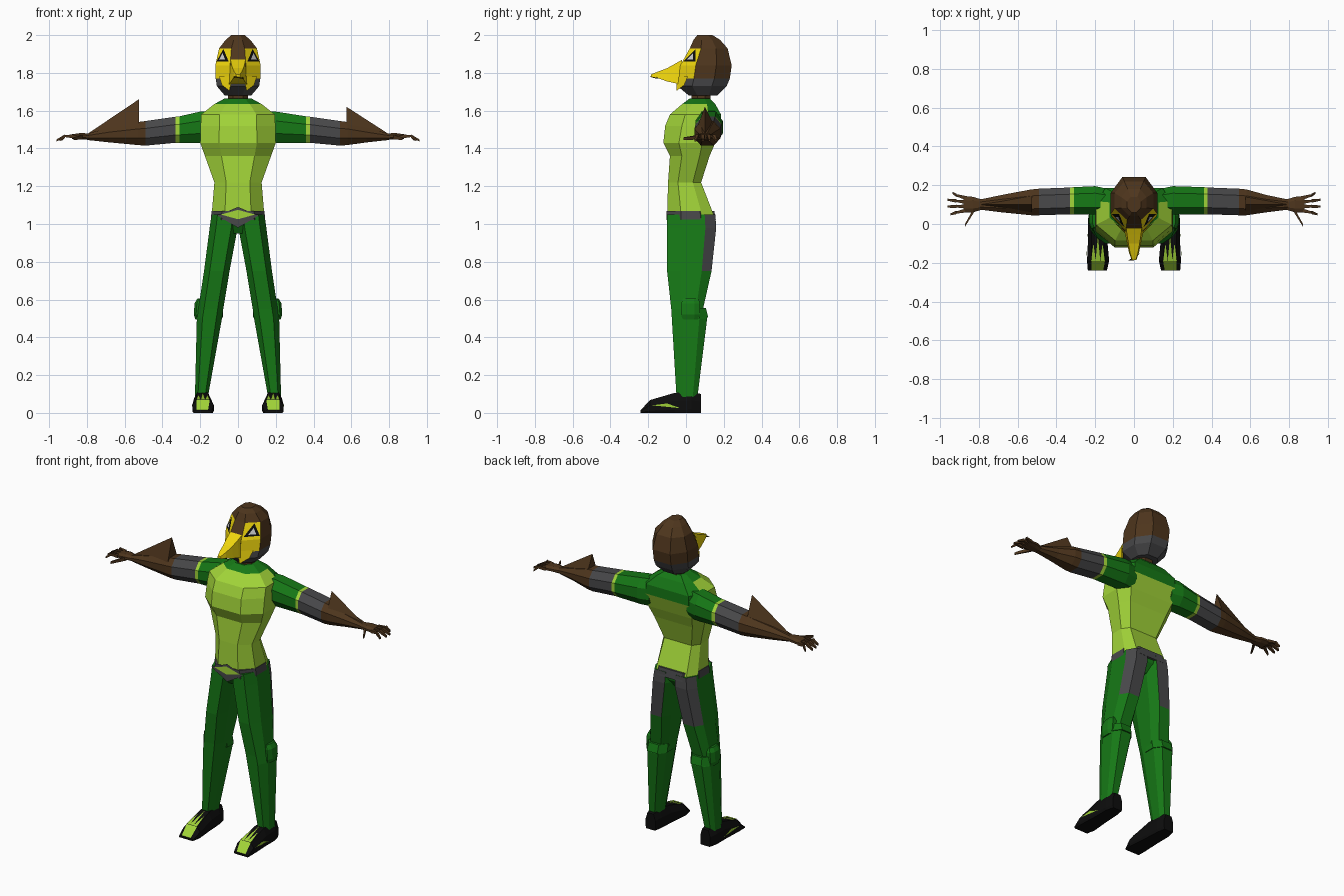
import bpy, bmesh
from mathutils import Vector

if "Cube" in bpy.data.objects:
    bpy.data.objects.remove(bpy.data.objects["Cube"])

COL = {"lime": (.36, .66, .04), "green": (.008, .19, .008), "brown": (.076, .036, .012),
       "grey": (.065, .065, .068), "yellow": (.88, .68, .004), "black": (.004, .004, .004),
       "white": (.6, .6, .6)}
NAMES = list(COL)
MATS = []
for n in NAMES:
    m = bpy.data.materials.new(n)
    m.diffuse_color = (*COL[n], 1)
    m.use_nodes = True
    m.node_tree.nodes["Principled BSDF"].inputs["Base Color"].default_value = m.diffuse_color
    MATS.append(m)


def finish(name, bm):
    me = bpy.data.meshes.new(name)
    bm.to_mesh(me)
    bm.free()
    for m in MATS:
        me.materials.append(m)
    ob = bpy.data.objects.new(name, me)
    bpy.context.collection.objects.link(ob)


def octagon(a0, a1, b0, b1, f0=.5, f1=.5, s0=.3, s1=.7):
    """Eight points; face 0 = low b, 2 = high a, 4 = high b, 6 = low a."""
    c, h, d = (a0 + a1) / 2, (a1 - a0) / 2, b1 - b0
    return [(c - f0 * h, b0), (c + f0 * h, b0), (a1, b0 + s0 * d), (a1, b0 + s1 * d),
            (c + f1 * h, b1), (c - f1 * h, b1), (a0, b0 + s1 * d), (a0, b0 + s0 * d)]


def loft(name, rings, color, s=1):
    """Skin 3D rings; color(segment, face) picks the material; s=-1 mirrors x."""
    bm = bmesh.new()
    vs = [[bm.verts.new((p[0] * s, p[1], p[2])) for p in r] for r in rings]
    n = len(vs[0])
    for k in range(len(vs) - 1):
        for i in range(n):
            j = (i + 1) % n
            f = bm.faces.new((vs[k][i], vs[k][j], vs[k + 1][j], vs[k + 1][i]))
            f.material_index = NAMES.index(color(k, i))
    for r, k in ((vs[0], 0), (vs[-1], len(vs) - 2)):
        bm.faces.new(r).material_index = NAMES.index(color(k, 0))
    bmesh.ops.recalc_face_normals(bm, faces=bm.faces)
    finish(name, bm)


def along_z(rows, **kw):
    return [[(a, b, z) for a, b in octagon(*r, **kw)] for z, *r in rows]


def along_x(rows, **kw):
    return [[(x, a, b) for a, b in octagon(*r, **kw)] for x, *r in rows]


def along_y(rows, **kw):
    return [[(a, y, b) for a, b in octagon(*r, **kw)] for y, *r in rows]


def patch(name, polys, color, s=1):
    """Flat decorative polygons."""
    bm = bmesh.new()
    for p in polys:
        f = bm.faces.new([bm.verts.new((x * s, y, z)) for x, y, z in p])
        f.material_index = NAMES.index(color)
    finish(name, bm)


def finger(name, p, q, r, s):
    rings = [[(c[0], c[1] + a * w, c[2] + b * w) for a, b in ((-1, -1), (1, -1), (1, 1), (-1, 1))]
             for c, w in ((p, r), (q, r * .6))]
    loft(name, rings, lambda k, i: "brown", s)


# torso with green yoke and collar
torso = [(1.04, .14, -.1, .15), (1.22, .125, -.095, .08), (1.36, .175, -.085, .125),
         (1.43, .2, -.12, .155), (1.52, .198, -.11, .185), (1.58, .195, -.085, .185),
         (1.635, .125, -.02, .155), (1.665, .07, .02, .125)]


def torso_color(k, i):
    return "green" if k == 6 or (k >= 4 and i in (3, 4, 5)) else "lime"


loft("torso", along_z([(z, -h, h, a, b) for z, h, a, b in torso], f0=.5, f1=.75, s0=.3, s1=.75),
     torso_color)
loft("neck", along_z([(1.62, -.055, .055, .03, .13), (1.72, -.05, .05, .03, .13)]),
     lambda k, i: "brown")

# pelvis, belt and buckle panels
loft("pelvis", along_z([(.95, -.04, .04, -.06, .1), (1.0, -.13, .13, -.09, .14),
                        (1.05, -.138, .138, -.098, .15)], f0=.6, f1=.6),
     lambda k, i: "green")
loft("belt", along_z([(1.02, -.144, .144, -.104, .158), (1.07, -.14, .14, -.104, .15)],
                     f0=.6, f1=.6), lambda k, i: "grey")
patch("belt_front", [[(-.11, -.107, 1.045), (0, -.107, .98), (.11, -.107, 1.045), (0, -.107, 1.09)]],
      "grey")
patch("belt_diamond", [[(-.09, -.11, 1.05), (0, -.11, 1.025), (.09, -.11, 1.05), (0, -.11, 1.075)]],
      "lime")

# head: brown cap, yellow cheeks, grey jaw
head = [(1.68, .07, .015, .165), (1.73, .112, -.045, .215), (1.77, .118, -.04, .232),
        (1.84, .12, -.03, .242), (1.93, .1, .02, .22), (1.975, .065, .04, .18), (2.0, .035, .06, .14)]


def head_color(k, i):
    if i in (1, 7) and k in (2, 3):
        return "yellow"
    return "grey" if k < 2 else "brown"


head_rings = along_z([(z, -h, h, a, b) for z, h, a, b in head], f0=.35, f1=.5)
loft("head", head_rings, head_color)

# beak: square sections narrowing to a hooked tip
beak = [(-.02, .05, 1.73, 1.87), (-.055, .045, 1.745, 1.85), (-.1, .036, 1.755, 1.825),
        (-.15, .025, 1.772, 1.806), (-.185, .012, 1.778, 1.792)]
loft("beak", [[(-w, y, a), (w, y, a), (w * .8, y, b), (-w * .8, y, b)] for y, w, a, b in beak],
     lambda k, i: "yellow")
patch("mouth", [[(-.03, -.188, 1.778), (.03, -.15, 1.768), (.03, -.15, 1.775), (0, -.188, 1.785)]],
      "black")


def on_cheek(u, v, out):
    lo = Vector(head_rings[3][1]).lerp(Vector(head_rings[3][2]), u)
    hi = Vector(head_rings[4][1]).lerp(Vector(head_rings[4][2]), u)
    return lo.lerp(hi, v) + Vector((.65, -.65, .35)) * out


for s, side in ((1, "left"), (-1, "right")):
    # eye and jaw flap
    tri = [(.08, .2), (.95, .2), (.6, .95)]
    patch(side + "_eye_rim", [[on_cheek(u, v, .004) for u, v in tri]], "black", s)
    patch(side + "_eye", [[on_cheek(.54 + (u - .54) * .5, .42 + (v - .42) * .5, .008)
                           for u, v in tri]], "white", s)
    patch(side + "_jaw_flap", [[(.03, -.05, 1.78), (.1, .01, 1.78), (.085, -.01, 1.735),
                                (.045, -.05, 1.705)]], "yellow", s)

    # arm: sleeve, band, grey cuff, brown forearm (one elbow sits further out)
    d = .05 if s > 0 else 0
    arm = [(.13, .05, .18, 1.43, 1.6), (.2, .05, .195, 1.43, 1.595), (.31 + d, .05, .19, 1.43, 1.57),
           (.33 + d, .05, .188, 1.43, 1.568), (.49 + d, .045, .182, 1.415, 1.545),
           (.53 + d, .045, .178, 1.418, 1.54), (.68, .06, .15, 1.432, 1.51), (.8, .075, .125, 1.445, 1.478)]
    bands = ["green", "green", "lime", "grey", "brown", "brown", "brown"]
    loft(side + "_arm", along_x(arm), lambda k, i: bands[k], s)
    # elbow spike
    e = .525 + d
    tip = (e, .1, 1.66 - .8 * d)
    lf, rt, end = (e, .05, 1.49), (e, .165, 1.49), (.8, .1, 1.475)
    patch(side + "_elbow_spike", [[tip, rt, lf], [tip, lf, end], [tip, end, rt], [lf, rt, end]],
          "brown", s)
    # hand
    loft(side + "_palm", along_x([(.78, .075, .125, 1.445, 1.478), (.83, .06, .14, 1.448, 1.482),
                                  (.88, .06, .145, 1.45, 1.475)]), lambda k, i: "brown", s)
    for i, (x, y) in enumerate(((.935, .16), (.96, .125), (.96, .09), (.945, .05))):
        base = (.87, .135 - .022 * i, 1.463)
        mid = (.915, (base[1] + y) / 2, 1.466)
        finger(f"{side}_finger_{i + 1}", base, mid, .01, s)
        finger(f"{side}_fingertip_{i + 1}", mid, (x, y, 1.443), .009, s)
    finger(side + "_thumb", (.82, .08, 1.46), (.87, -.005, 1.452), .012, s)

    # leg with grey seat panel
    leg = [(.08, .16, .228, -.05, .06), (.5, .085, .218, -.075, .112), (.55, .078, .21, -.078, .09),
           (.75, .045, .18, -.1, .135), (.98, .002, .15, -.1, .16), (1.05, 0, .14, -.1, .155)]
    loft(side + "_leg", along_z(leg, f0=.55, f1=.55, s1=.78),
         lambda k, i: "grey" if k >= 3 and i in (3, 4) else "green", s)
    # knee strap and pad
    loft(side + "_knee_strap", along_z([(.505, .08, .222, -.04, .118), (.555, .08, .218, -.04, .105)]),
         lambda k, i: "green", s)
    loft(side + "_knee_pad", along_z([(.495, .185, .226, -.02, .07), (.52, .185, .234, -.025, .075),
                                      (.58, .18, .23, -.025, .075), (.605, .18, .215, -.015, .065)]),
         lambda k, i: "green", s)

    # shoe with lime toe and flames
    shoe = [(.08, .155, .222, 0, .1), (.03, .145, .236, 0, .112), (-.06, .14, .236, 0, .106),
            (-.19, .128, .242, 0, .068), (-.24, .14, .238, 0, .015)]
    loft(side + "_shoe", along_y(shoe, f0=.9, f1=.62, s0=.15, s1=.6),
         lambda k, i: "lime" if k == 3 and i == 4 else "black", s)
    flames = [[(x, -.19, .071), (x + .024, -.19, .071), (x + .012, y, .071 + (y + .19) * .3)]
              for x, y in ((.15, -.1), (.174, -.06), (.197, -.1))]
    flames.append([(.244, -.18, .04), (.243, -.1, .05), (.24, -.03, .025)])
    patch(side + "_shoe_flames", flames, "lime", s)
